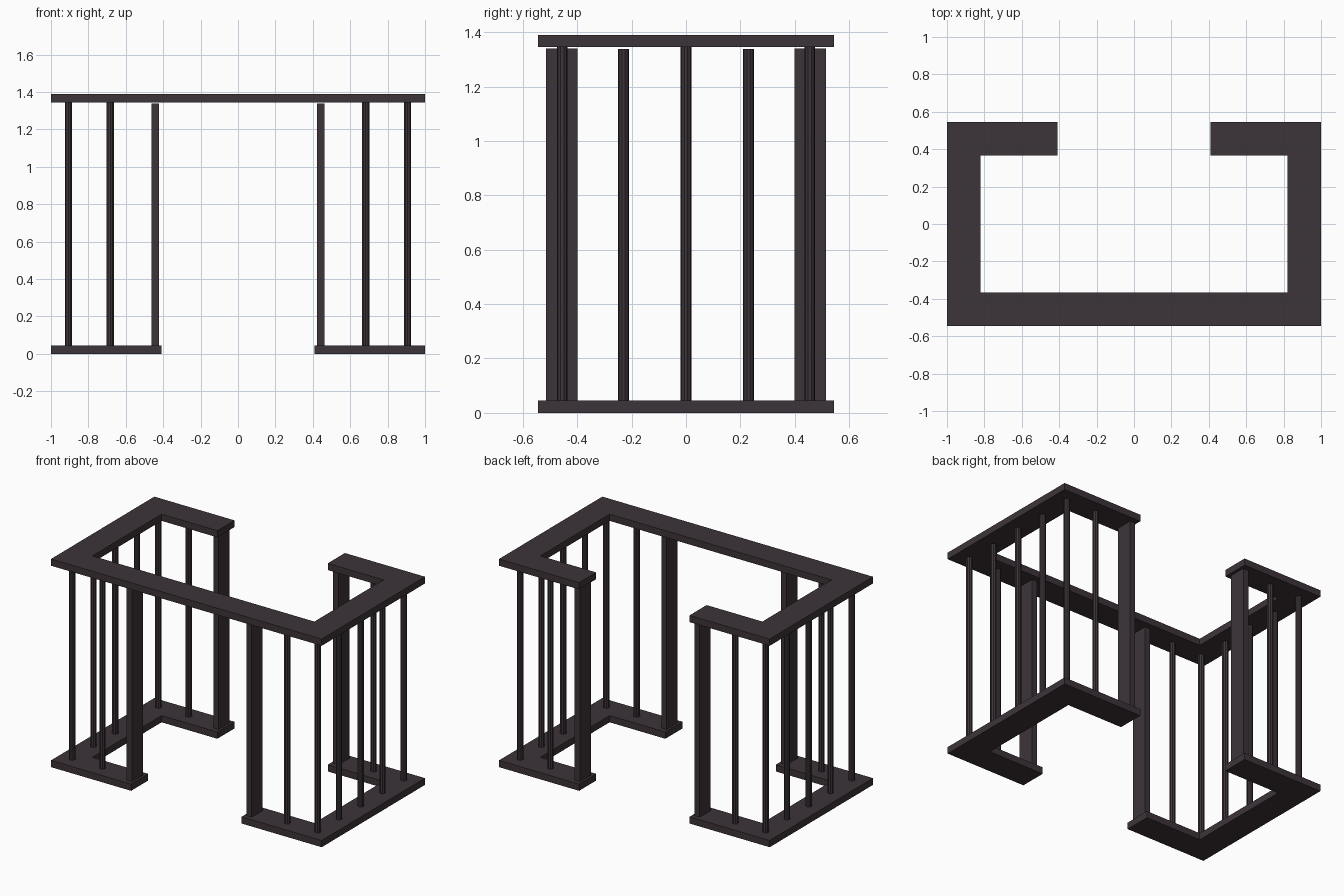
import bpy, bmesh
from math import pi

if "Cube" in bpy.data.objects:
    bpy.data.objects.remove(bpy.data.objects["Cube"])

mat = bpy.data.materials.new("dark plum brown")
mat.diffuse_color = (0.046, 0.034, 0.041, 1)
mat.use_nodes = True
mat.node_tree.nodes["Principled BSDF"].inputs["Base Color"].default_value = mat.diffuse_color

X, Y, W = 1.0, 0.545, 0.18      # outer half sizes and rail width
GAP, T, H = 0.408, 0.045, 1.39  # opening half width, rail thickness, height


def finish(bm, name):
    bmesh.ops.recalc_face_normals(bm, faces=bm.faces)
    me = bpy.data.meshes.new(name)
    bm.to_mesh(me)
    bm.free()
    me.materials.append(mat)
    ob = bpy.data.objects.new(name, me)
    bpy.context.collection.objects.link(ob)
    return ob


def slab(name, outline, z):
    """Extrude a flat outline upward by the rail thickness."""
    bm = bmesh.new()
    f = bm.faces.new([bm.verts.new((x, y, z)) for x, y in outline])
    r = bmesh.ops.extrude_face_region(bm, geom=[f])
    top = [v for v in r["geom"] if isinstance(v, bmesh.types.BMVert)]
    bmesh.ops.translate(bm, verts=top, vec=(0, 0, T))
    return finish(bm, name)


def rod(name, x, y, top):
    bm = bmesh.new()
    bmesh.ops.create_cone(bm, cap_ends=True, segments=10, radius1=0.02,
                          radius2=0.02, depth=top - T)
    bmesh.ops.translate(bm, verts=bm.verts, vec=(x, y, (top + T) / 2))
    finish(bm, name)


def panel(name, x, y, top):
    bm = bmesh.new()
    bmesh.ops.create_cube(bm, size=1)
    bmesh.ops.scale(bm, verts=bm.verts, vec=(0.039, 0.116, top - T))
    bmesh.ops.translate(bm, verts=bm.verts, vec=(x, y, (top + T) / 2))
    finish(bm, name)


# Counter top: one continuous rail, open at the back
half = [(GAP, Y), (X, Y), (X, -Y)]
inner = [(X - W, W - Y), (X - W, Y - W), (GAP, Y - W)]
mir = lambda pts: [(-x, y) for x, y in reversed(pts)]
slab("top_rail", half + mir(half) + mir(inner) + inner, H - T)

# Two C-shaped base rails
base = half + [(GAP, -Y), (GAP, W - Y)] + inner
slab("base_rail_right", base, 0)
slab("base_rail_left", mir(base), 0)

# Rods and end panels on each side
for side, s in (("right", 1), ("left", -1)):
    for i, y in enumerate((-0.455, -0.23, 0, 0.23, 0.455)):
        rod(f"{side}_side_rod_{i}", s * 0.907, y, 1.338 if i in (1, 3) else 1.345)
    for end, e in (("front", -1), ("back", 1)):
        rod(f"{end}_{side}_rod", s * 0.683, e * 0.455, 1.345)
        panel(f"{end}_{side}_end_panel", s * 0.442, e * 0.457, 1.34)
